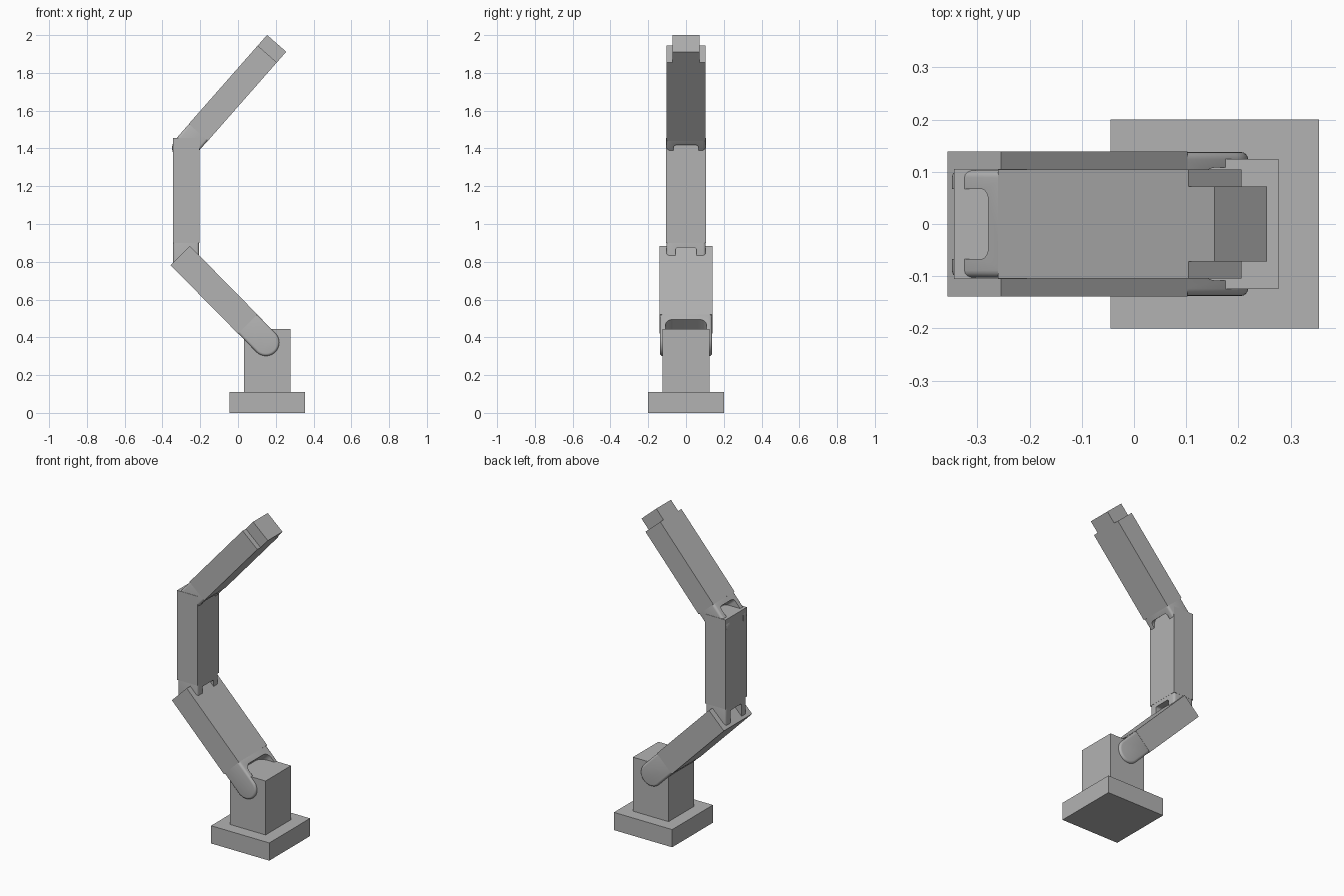
import bpy, bmesh, math
from mathutils import Matrix, Vector

if "Cube" in bpy.data.objects:
    bpy.data.objects.remove(bpy.data.objects["Cube"])

grey = bpy.data.materials.new("machine grey")
grey.diffuse_color = (0.45, 0.45, 0.45, 1)
grey.use_nodes = True
grey.node_tree.nodes["Principled BSDF"].inputs["Base Color"].default_value = grey.diffuse_color


def add_object(name, bm, matrix=None):
    bmesh.ops.recalc_face_normals(bm, faces=bm.faces)
    mesh = bpy.data.meshes.new(name)
    bm.to_mesh(mesh)
    bm.free()
    mesh.materials.append(grey)
    obj = bpy.data.objects.new(name, mesh)
    bpy.context.collection.objects.link(obj)
    if matrix:
        obj.matrix_world = matrix
    return obj


def box(name, lo, hi, matrix=None):
    bm = bmesh.new()
    bmesh.ops.create_cube(bm, size=1)
    for v in bm.verts:
        v.co = [a + (b - a) * (c + 0.5) for a, b, c in zip(lo, hi, v.co)]
    return add_object(name, bm, matrix)


def prism(name, points, offset, matrix):
    """Extrude a closed outline of 3D points along an offset."""
    bm = bmesh.new()
    face = bm.faces.new([bm.verts.new(p) for p in points])
    geom = bmesh.ops.extrude_face_region(bm, geom=[face])["geom"]
    bmesh.ops.translate(bm, vec=offset,
                        verts=[g for g in geom if isinstance(g, bmesh.types.BMVert)])
    return add_object(name, bm, matrix)


def arc(cx, cy, r, a0, a1, n):
    return [(cx + r * math.cos(math.radians(a0 + (a1 - a0) * i / n)),
             cy + r * math.sin(math.radians(a0 + (a1 - a0) * i / n))) for i in range(n + 1)]


def arm(name, start, end, width, half_y, fork_y, reach, notch, notch_y, fillet):
    """Box link from start to end (x, z) with a round-ended fork behind start."""
    d = Vector((end[0] - start[0], 0, end[1] - start[1]))
    length = d.length
    d.normalize()
    y = Vector((0, 1, 0))
    m = Matrix((d, y, d.cross(y))).transposed().to_4x4()
    m.translation = (start[0], 0, start[1])
    r = width / 2
    box(name, (0, -half_y, -r), (length, half_y, r), m)

    # Fork slab with a rounded end
    outline = [(0.03, -r + 0.001), (0.03, r - 0.001)] + arc(-reach, 0, r - 0.001, 90, 270, 24)
    fork = prism(name + "_fork", [(u, -fork_y, v) for u, v in outline],
                 (0, 2 * fork_y, 0), m)
    bevel = fork.modifiers.new("soft edge", "BEVEL")
    bevel.width = 0.014
    bevel.segments = 4
    bevel.limit_method = "ANGLE"
    bevel.angle_limit = math.radians(40)

    # Slot between the prongs
    slot = ([(-0.5, -notch_y)] + arc(-notch - fillet, -notch_y + fillet, fillet, -90, 0, 8)
            + arc(-notch - fillet, notch_y - fillet, fillet, 0, 90, 8) + [(-0.5, notch_y)])
    cutter = prism(name + "_slot_cutter", [(u, w, -0.2) for u, w in slot], (0, 0, 0.4), m)
    cutter.hide_render = True
    cutter.hide_set(True)
    cut = fork.modifiers.new("slot", "BOOLEAN")
    cut.operation = "DIFFERENCE"
    cut.solver = "EXACT"
    cut.object = cutter

    # Bake the modifiers so the cutter can be removed
    bpy.context.view_layer.update()
    deps = bpy.context.evaluated_depsgraph_get()
    fork.data = bpy.data.meshes.new_from_object(fork.evaluated_get(deps))
    fork.modifiers.clear()
    bpy.data.objects.remove(cutter)
    bpy.ops.object.select_all(action="DESELECT")
    fork.select_set(True)
    bpy.context.view_layer.objects.active = fork
    bpy.ops.object.shade_smooth_by_angle(angle=math.radians(35))
    return m, length


# Base
box("base_plate", (-0.045, -0.2, 0), (0.355, 0.2, 0.11))
box("base_column", (0.032, -0.125, 0.11), (0.277, 0.125, 0.445))

# Three jointed links
arm("lower_arm", (0.0515, 0.47), (-0.306, 0.833), 0.144, 0.139, 0.138,
    0.137, 0.035, 0.108, 0.04)
arm("middle_arm", (-0.275, 0.9), (-0.275, 1.455), 0.14, 0.105, 0.104,
    0.1, 0.025, 0.055, 0.012)
matrix, length = arm("upper_arm", (-0.21, 1.485), (0.155, 1.90), 0.135, 0.104, 0.103,
                     0.11, 0.03, 0.067, 0.02)

# Narrow tool block at the tip
box("tool_tip", (length, -0.072, -0.0675), (length + 0.075, 0.072, 0.0675), matrix)
